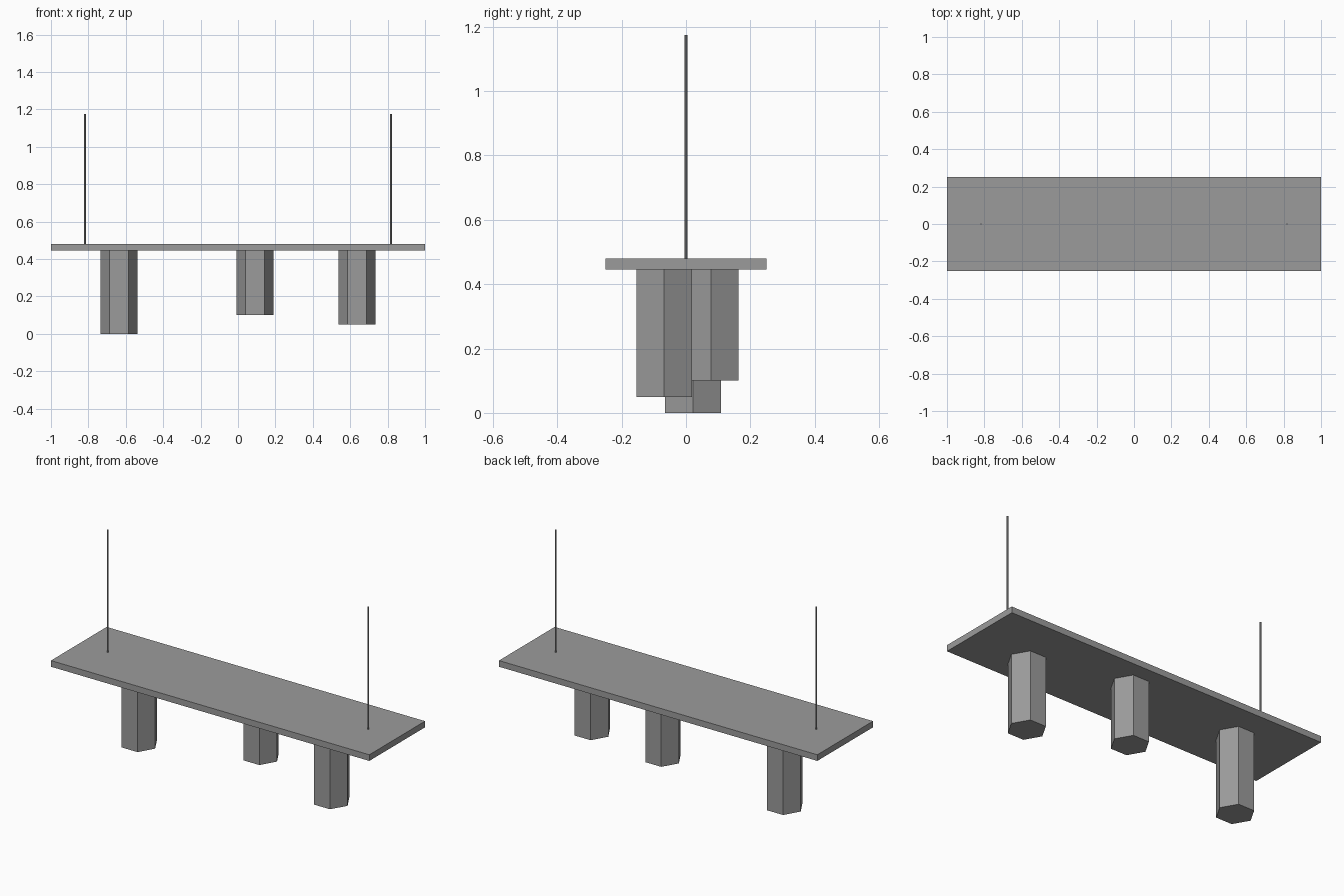
import bpy
from math import radians

if "Cube" in bpy.data.objects:
    bpy.data.objects.remove(bpy.data.objects["Cube"])

grey = bpy.data.materials.new("dark_grey")
grey.diffuse_color = (0.33, 0.33, 0.33, 1)
grey.use_nodes = True
grey.node_tree.nodes["Principled BSDF"].inputs["Base Color"].default_value = grey.diffuse_color


def prism(name, sides, radius, x, y, z0, z1, turn=0.0):
    bpy.ops.mesh.primitive_cylinder_add(
        vertices=sides, radius=radius, depth=z1 - z0,
        location=(x, y, (z0 + z1) / 2), rotation=(0, 0, radians(turn)))
    obj = bpy.context.object
    obj.name = name
    obj.data.materials.append(grey)
    return obj


BOARD_BOTTOM, BOARD_TOP = 0.445, 0.48

# Hanging board
bpy.ops.mesh.primitive_cube_add(size=1, location=(0, 0, (BOARD_BOTTOM + BOARD_TOP) / 2))
board = bpy.context.object
board.name = "board"
board.scale = (2.0, 0.5, BOARD_TOP - BOARD_BOTTOM)
bpy.ops.object.transform_apply(location=False, rotation=False, scale=True)
board.data.materials.append(grey)

# Hexagonal lamp shades, corners pointing along x
shades = [("left", -0.636, 0.022, 0.0),
          ("middle", 0.091, 0.077, 0.1),
          ("right", 0.636, -0.068, 0.05)]
for side, x, y, bottom in shades:
    prism(side + "_lamp_shade", 6, 0.1, x, y, bottom, BOARD_BOTTOM, 30)

# Suspension rods
for side, x in (("left", -0.818), ("right", 0.818)):
    prism(side + "_suspension_rod", 8, 0.0045, x, 0, BOARD_TOP, 1.175)
